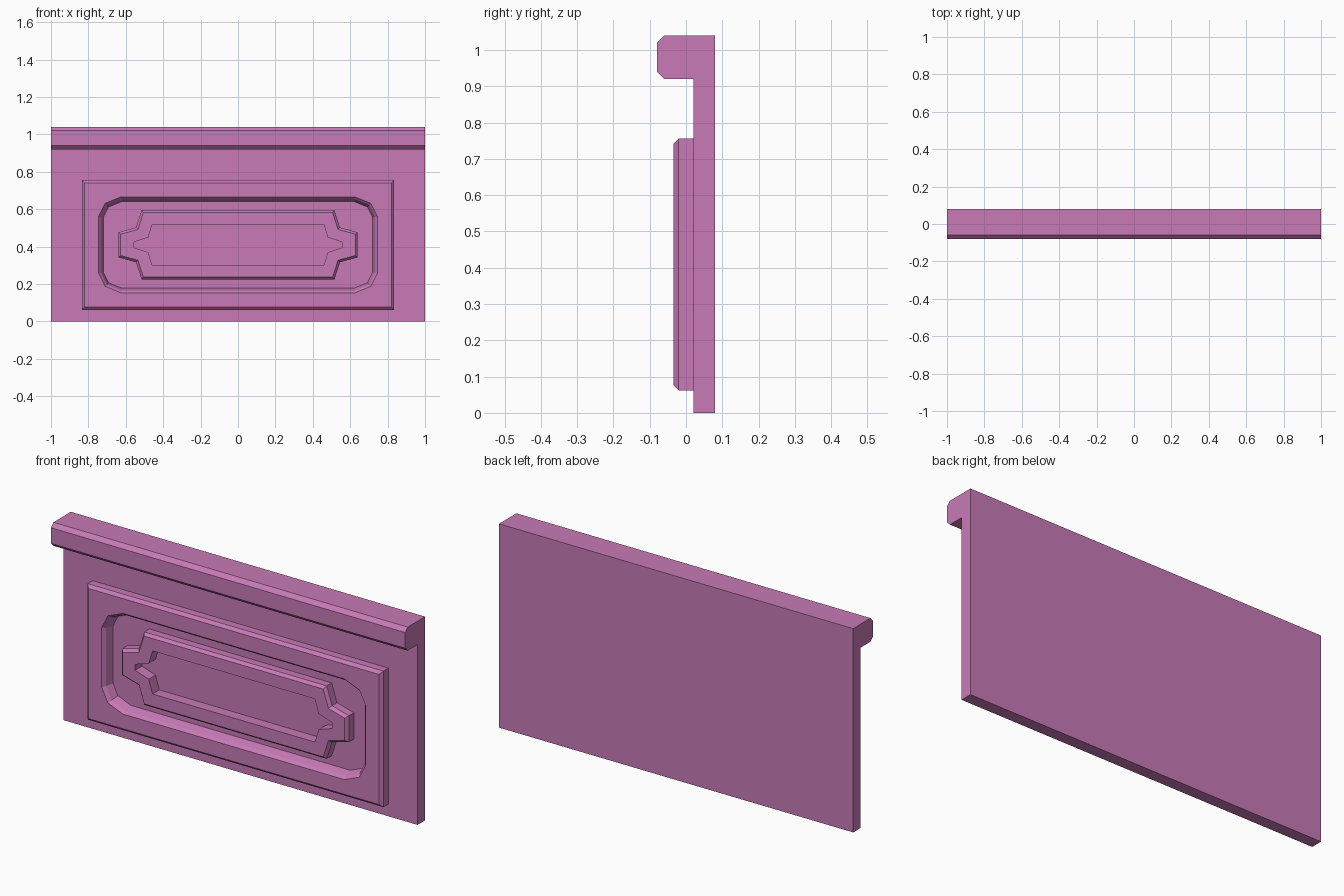
import bpy
import bmesh
from mathutils import Vector

cube = bpy.data.objects.get("Cube")
if cube:
    bpy.data.objects.remove(cube, do_unlink=True)

pink = bpy.data.materials.new("orchid pink")
pink.use_nodes = True
COLOR = (0.58, 0.195, 0.475, 1)
pink.diffuse_color = COLOR
pink.node_tree.nodes["Principled BSDF"].inputs["Base Color"].default_value = COLOR

CENTRE_Z = 0.409   # middle height of the ornament
FACE = -0.035      # front of the raised layers
EDGE = -0.02       # where the chamfers end
SUNK = 0.03        # layers are rooted just inside the board


def outline(quadrant):
    """Mirror upper right points (x, height above centre) into a closed loop."""
    top = quadrant + [(-x, z) for x, z in reversed(quadrant)]
    return [Vector(p) for p in top + [(-x, -z) for x, z in top]]


def inset(points, d):
    """Move a counterclockwise loop inwards by d with mitred corners."""
    result = []
    for i, p in enumerate(points):
        a = (p - points[i - 1]).normalized()
        b = (points[(i + 1) % len(points)] - p).normalized()
        na, nb = Vector((-a.y, a.x)), Vector((-b.y, b.x))
        result.append(p + (na + nb) * d / (1 + na.dot(nb)))
    return result


def finish(name, bm):
    bmesh.ops.recalc_face_normals(bm, faces=bm.faces)
    mesh = bpy.data.meshes.new(name)
    bm.to_mesh(mesh)
    bm.free()
    mesh.materials.append(pink)
    obj = bpy.data.objects.new(name, mesh)
    bpy.context.collection.objects.link(obj)


def ring_solid(name, rings):
    """Closed frame whose section runs through (loop, y) rings in order."""
    bm = bmesh.new()
    loops = [[bm.verts.new((p.x, y, p.y + CENTRE_Z)) for p in pts] for pts, y in rings]
    for a, b in zip(loops, loops[1:] + loops[:1]):
        n = len(a)
        if n == len(b):
            for i in range(n):
                j = (i + 1) % n
                bm.faces.new((a[i], a[j], b[j], b[i]))
        else:
            edges = []
            for loop in (a, b):
                for i, v in enumerate(loop):
                    w = loop[i - 1]
                    edges.append(bm.edges.get((v, w)) or bm.edges.new((v, w)))
            bmesh.ops.triangle_fill(bm, edges=edges, use_beauty=True, normal=(0, -1, 0))
    finish(name, bm)


# Board with chamfered overhanging cap, extruded along its length
profile = [(0.08, 0), (0.08, 1.04), (-0.06, 1.04), (-0.08, 1.02),
           (-0.08, 0.94), (-0.06, 0.92), (0.02, 0.92), (0.02, 0)]
bm = bmesh.new()
side = bm.faces.new([bm.verts.new((-1, y, z)) for y, z in profile])
ext = bmesh.ops.extrude_face_region(bm, geom=[side], use_keep_orig=True)
moved = [g for g in ext["geom"] if isinstance(g, bmesh.types.BMVert)]
bmesh.ops.translate(bm, verts=moved, vec=(2, 0, 0))
finish("board_with_cap", bm)

# Rectangular raised frame with a clipped-corner opening
rect = outline([(0.835, 0.347)])
opening = outline([(0.745, 0.152), (0.71, 0.222), (0.625, 0.257)])
ring_solid("raised_frame", [
    (rect, SUNK), (rect, EDGE), (inset(rect, 0.015), FACE),
    (opening, FACE), (inset(opening, 0.013), EDGE),
    (inset(opening, 0.025), 0.02), (inset(opening, 0.025), SUNK)])

# Central stepped moulding with a pointed recess
outer = outline([(0.64, 0.067), (0.545, 0.093), (0.515, 0.186)])
recess = outline([(0.556, 0.015), (0.48, 0.04), (0.458, 0.11)])
ring_solid("centre_moulding", [
    (outer, SUNK), (outer, EDGE), (inset(outer, 0.013), FACE),
    (recess, FACE), (recess, SUNK)])
